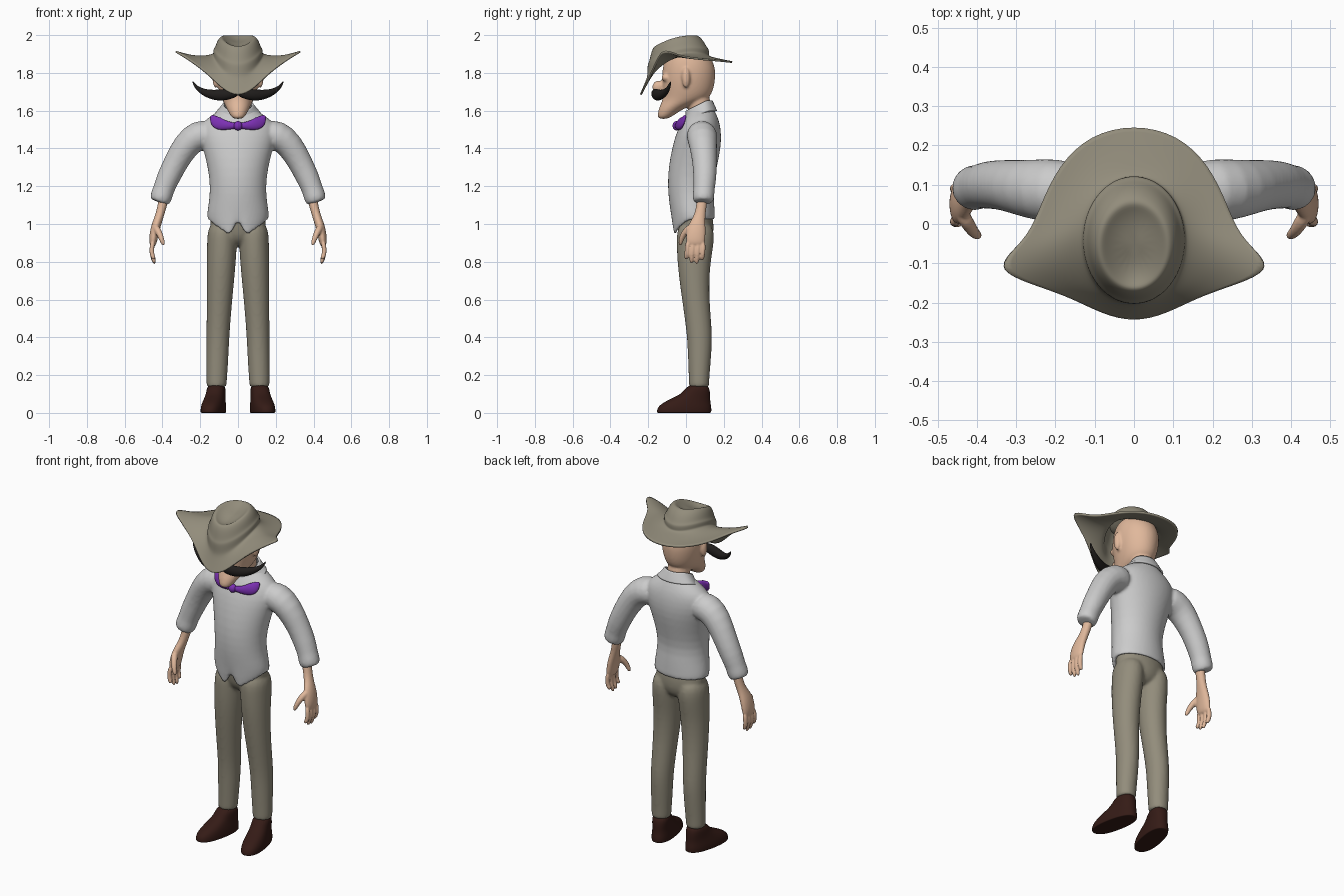
import bpy, bmesh
from math import sin, cos, pi, radians
from mathutils import Vector, Matrix

COLORS = {"skin": (.75, .48, .33), "cloth": (.29, .265, .2), "leather": (.035, .011, .008),
          "black": (.015, .013, .012), "purple": (.2, .03, .45)}
MATS = {}
for n, c in COLORS.items():
    MATS[n] = bpy.data.materials.new(n)
    MATS[n].diffuse_color = (*c, 1)


def skin_rings(bm, rings, caps=(True, True)):
    """Bridge a list of closed point rings into a tube."""
    vs = [[bm.verts.new(p) for p in r] for r in rings]
    n = len(vs[0])
    for a, b in zip(vs, vs[1:]):
        for i in range(n):
            j = (i + 1) % n
            bm.faces.new((a[i], a[j], b[j], b[i]))
    if caps[0]:
        bm.faces.new(vs[0])
    if caps[1]:
        bm.faces.new(vs[-1])


def tube(bm, pts, s=1, n=12):
    """Tube along a path; points are (x, y, z, radius[, depth radius])."""
    cs = [Vector((p[0] * s, p[1], p[2])) for p in pts]
    rings = []
    for i, (c, p) in enumerate(zip(cs, pts)):
        t = (cs[min(i + 1, len(cs) - 1)] - cs[max(i - 1, 0)]).normalized()
        v = Vector((0, 1, 0))
        v = (v - t * v.dot(t)).normalized()
        u = v.cross(t)
        rings.append([c + u * p[3] * cos(2 * pi * k / n) + v * p[-1] * sin(2 * pi * k / n) for k in range(n)])
    skin_rings(bm, rings)


def stack(bm, rows, s=1, n=16, yaw=0, power=1, shape=None, caps=(True, True)):
    """Horizontal ellipses (z, x, y, rx, ry); shape may move each point."""
    def sp(a):
        return abs(a) ** power * (1 if a > 0 else -1)
    rings = []
    for i, (z, x, y, rx, ry) in enumerate(rows):
        r = []
        for k in range(n):
            a, b = rx * sp(cos(2 * pi * k / n)), ry * sp(sin(2 * pi * k / n))
            p = Vector(((x + a * cos(yaw) - b * sin(yaw)) * s, y + a * sin(yaw) + b * cos(yaw), z))
            r.append(shape(i, p) if shape else p)
        rings.append(r)
    skin_rings(bm, rings, caps)


def ball(bm, c, r):
    bmesh.ops.create_uvsphere(bm, u_segments=16, v_segments=10, radius=1,
                              matrix=Matrix.Translation(c) @ Matrix.Diagonal((*r, 1)))


def finish(name, bm, mat=None, sub=2, voxel=0, thick=0):
    bmesh.ops.recalc_face_normals(bm, faces=bm.faces)
    me = bpy.data.meshes.new(name)
    bm.to_mesh(me)
    bm.free()
    for p in me.polygons:
        p.use_smooth = True
    ob = bpy.data.objects.new(name, me)
    bpy.context.collection.objects.link(ob)
    if mat:
        me.materials.append(MATS[mat])
    if sub:
        m = ob.modifiers.new("sub", "SUBSURF")
        m.levels = m.render_levels = sub
    if voxel:  # fuse overlapping volumes and soften the joins
        m = ob.modifiers.new("fuse", "REMESH")
        m.mode, m.voxel_size, m.use_smooth_shade = "VOXEL", voxel, True
        m = ob.modifiers.new("soften", "SMOOTH")
        m.iterations, m.factor = 4, .5
    if thick:
        m = ob.modifiers.new("thick", "SOLIDIFY")
        m.thickness, m.offset = thick, -1
    return ob


for side, s in (("left", 1), ("right", -1)):
    # shoes, toes turned out
    bm = bmesh.new()
    stack(bm, [(0, .13, -.01, .045, .125), (0, .13, -.01, .06, .146), (.006, .13, -.01, .061, .148),
               (.03, .13, -.008, .061, .146), (.055, .127, .004, .057, .128), (.08, .122, .03, .052, .1),
               (.105, .117, .055, .05, .074), (.155, .114, .067, .047, .053)],
          s, 20, radians(11), .85)
    finish(side + "_shoe", bm, "leather")

    # forearm, palm, fingers and thumb
    bm = bmesh.new()
    tube(bm, [(.385, .09, 1.17, .03), (.405, .08, 1.08, .024, .028), (.42, .07, 1.03, .024, .033),
              (.438, .055, .98, .026, .052), (.449, .05, .92, .024, .055), (.452, .05, .88, .017, .048)], s)
    for i, tip in enumerate((.815, .79, .785, .81)):
        y = .008 + .028 * i
        tube(bm, [(.45, y, .91, .014), (.459, y - .002, .86, .0145),
                  (.452, y - .005, .825, .0135), (.44, y - .008, tip, .011)], s, 8)
    tube(bm, [(.44, .03, .99, .022), (.418, -.008, .955, .019), (.404, -.026, .92, .015),
              (.393, -.032, .885, .011)], s, 8)
    finish(side + "_hand", bm, "skin", 2, .005)

# trousers: two legs fused with the hips
bm = bmesh.new()
for s in (1, -1):
    stack(bm, [(.135, .114, .069, .046, .048), (.14, .114, .069, .054, .055), (.18, .113, .069, .056, .055),
               (.3, .109, .072, .06, .063), (.42, .106, .073, .062, .069), (.6, .098, .05, .069, .073),
               (.78, .089, .04, .078, .087), (.9, .085, .05, .081, .102), (1.02, .08, .05, .08, .1)], s)
stack(bm, [(.88, 0, .055, .06, .05), (.93, 0, .052, .14, .095), (1, 0, .05, .155, .1), (1.09, 0, .035, .145, .1)])
finish("trousers", bm, "cloth", 2, .009)


# shirt: torso with pointed front hem, sleeves fused on
def hem(i, p):
    if i in (1, 2) and p.y < .02:
        a = abs(p.x)
        p.z -= (.095 * a / .042 if a < .042 else max(0, .095 * (1 - (a - .042) / .12)))
    return p


bm = bmesh.new()
stack(bm, [(1.06, 0, .04, .13, .08), (1.02, 0, .042, .15, .098), (1.02, 0, .042, .163, .112),
           (1.06, 0, .035, .164, .116), (1.12, 0, .03, .153, .12), (1.2, 0, .022, .147, .119),
           (1.3, 0, .035, .159, .128), (1.4, 0, .055, .185, .129), (1.47, 0, .066, .205, .121),
           (1.53, 0, .075, .195, .105), (1.57, 0, .08, .15, .086), (1.61, 0, .085, .085, .062),
           (1.625, 0, .085, .07, .05)], n=44, shape=hem)
for s in (1, -1):
    tube(bm, [(.13, .08, 1.475, .08), (.215, .085, 1.472, .084), (.275, .09, 1.42, .075),
              (.33, .1, 1.325, .065), (.372, .1, 1.24, .063), (.395, .095, 1.18, .056),
              (.403, .093, 1.155, .06), (.414, .09, 1.122, .056), (.417, .09, 1.114, .045)], s, 16)
finish("shirt", bm, None, 1, .009)


# collar: flared band, high behind and low in front
def slope(i, p):
    p.z -= max(0, (.11 - p.y)) * .5
    return p


bm = bmesh.new()
stack(bm, [(1.60, 0, .08, .122, .085), (1.625, 0, .075, .1, .08), (1.655, 0, .068, .08, .072)],
      n=24, shape=slope, caps=(False, False))
finish("collar", bm, None, 2, 0, .01)

# head with jutting chin, neck, ears, nose and eyelids
bm = bmesh.new()
stack(bm, [(1.555, 0, -.122, .026, .026), (1.58, 0, -.105, .045, .047), (1.62, 0, -.07, .065, .072),
           (1.655, 0, -.005, .083, .12), (1.70, 0, .01, .1, .134), (1.76, 0, .013, .113, .143),
           (1.82, 0, .016, .118, .143), (1.88, 0, .012, .11, .124), (1.925, 0, .01, .085, .09),
           (1.94, 0, .01, .04, .045)], n=20)
stack(bm, [(1.54, 0, .075, .062, .055), (1.62, 0, .07, .062, .06), (1.7, 0, .06, .07, .07)])
ball(bm, (0, -.145, 1.725), (.024, .035, .035))
for s in (1, -1):
    ball(bm, (.118 * s, 0, 1.775), (.018, .023, .055))
    ball(bm, (.045 * s, -.105, 1.775), (.03, .025, .022))
finish("head", bm, "skin", 2, .007)

# moustache with upswept tips, bow tie wings
mo, bow = bmesh.new(), bmesh.new()
for s in (1, -1):
    tube(mo, [(-.005, -.16, 1.697, .018, .02), (.045, -.163, 1.688, .03, .025), (.095, -.15, 1.681, .032, .025),
              (.15, -.125, 1.686, .025, .022), (.2, -.1, 1.706, .015, .014), (.228, -.088, 1.732, .008),
              (.24, -.08, 1.755, .003)], s)
    tube(bow, [(0, -.045, 1.52, .015), (.03, -.045, 1.52, .018, .015), (.07, -.04, 1.522, .027, .016),
               (.105, -.028, 1.532, .036, .015), (.125, -.015, 1.548, .03, .012), (.143, -.002, 1.575, .008)], s)
ball(bow, (0, -.05, 1.52), (.024, .022, .025))
finish("moustache", mo, "black")
finish("bow_tie", bow, "purple")

# hat: wavy brim outline (front to back, mirrored) running into a dented crown
half = [(0, -.25, 1.675), (.08, -.23, 1.712), (.16, -.188, 1.8), (.25, -.157, 1.87), (.33, -.128, 1.92),
        (.333, -.088, 1.918), (.268, -.03, 1.893), (.237, .05, 1.88), (.192, .15, 1.872),
        (.112, .228, 1.865), (0, .254, 1.86)]
edge = [Vector(p) for p in half] + [Vector((-x, y, z)) for x, y, z in half[-2:0:-1]]


def crown_ring(yf, yb, rx, zf, zm, zb):
    r = []
    for k in range(20):
        c = -cos(pi * k / 10)
        z = zm + (zb - zf) / 2 * c + ((zb + zf) / 2 - zm) * c * c
        r.append(Vector((rx * sin(pi * k / 10), (yf + yb) / 2 + (yb - yf) / 2 * c, z)))
    return r


crown = [crown_ring(*p) for p in (
    (-.208, .122, .135, 1.775, 1.893, 1.888), (-.206, .124, .132, 1.80, 1.905, 1.9),
    (-.206, .124, .132, 1.845, 1.928, 1.925), (-.197, .114, .122, 1.855, 1.935, 1.932),
    (-.186, .095, .112, 1.91, 1.97, 1.97), (-.168, .06, .09, 1.947, 1.995, 2.005),
    (-.15, .04, .072, 1.935, 1.978, 1.99), (-.1, 0, .035, 1.935, 1.96, 1.97))]
brim = [[e.lerp(c, f) - Vector((0, 0, .012 * abs(sin(pi * k / 10)) * 4 * f * (1 - f)))
         for k, (e, c) in enumerate(zip(edge, crown[0]))] for f in (0, .35, .7)]
bm = bmesh.new()
skin_rings(bm, brim + crown, (False, True))
finish("hat", bm, "cloth", 2, 0, .01)
